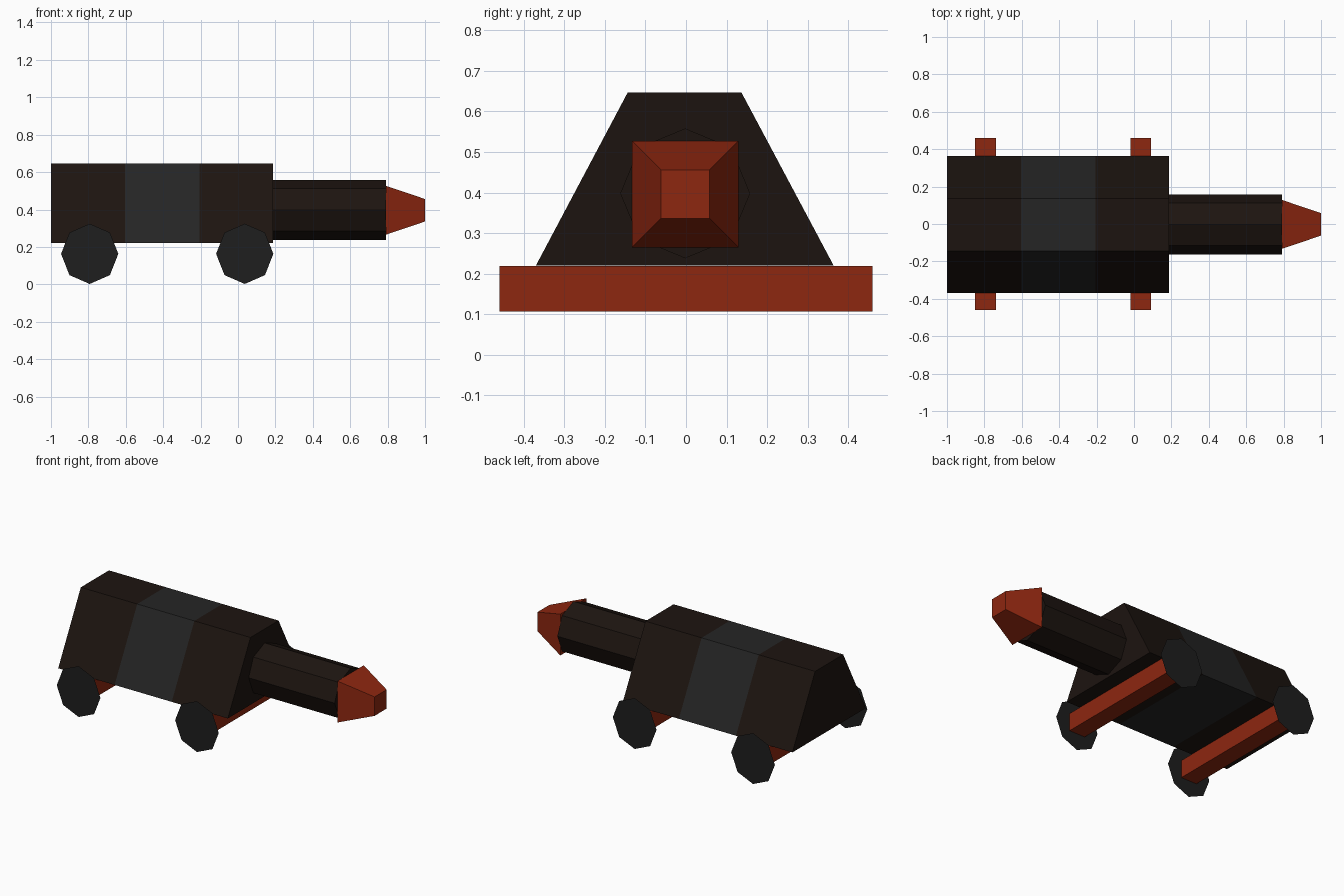
import bpy, bmesh
from math import pi, sin, cos

if "Cube" in bpy.data.objects:
    bpy.data.objects.remove(bpy.data.objects["Cube"])


def material(name, rgb):
    m = bpy.data.materials.new(name)
    m.diffuse_color = (*rgb, 1)
    m.use_nodes = True
    m.node_tree.nodes["Principled BSDF"].inputs["Base Color"].default_value = m.diffuse_color
    return m


BROWN = material("dark_brown", (0.012, 0.007, 0.005))
GREY = material("dark_grey", (0.018, 0.018, 0.018))
WHEEL = material("wheel_grey", (0.013, 0.013, 0.013))
RED = material("rust_red", (0.27, 0.02, 0.005))


def finish(name, bm, mats):
    bmesh.ops.recalc_face_normals(bm, faces=bm.faces)
    me = bpy.data.meshes.new(name)
    bm.to_mesh(me)
    bm.free()
    for m in mats:
        me.materials.append(m)
    ob = bpy.data.objects.new(name, me)
    bpy.context.collection.objects.link(ob)
    return ob


def loft(name, sections, mats, bands=None):
    """Closed skin through (x, [(y, z), ...]) sections; bands = material per segment."""
    bm = bmesh.new()
    rings = [[bm.verts.new((x, y, z)) for y, z in pts] for x, pts in sections]
    n = len(rings[0])
    bands = bands or [0] * (len(rings) - 1)
    for a, b, mi in zip(rings, rings[1:], bands):
        for i in range(n):
            j = (i + 1) % n
            bm.faces.new((a[i], a[j], b[j], b[i])).material_index = mi
    bm.faces.new(rings[0])
    bm.faces.new(rings[-1])
    return finish(name, bm, mats)


def ngon(n, r, cy, cz):
    return [(cy + r * sin(2 * pi * i / n), cz + r * cos(2 * pi * i / n)) for i in range(n)]


def square(h, cy, cz):
    return [(cy - h, cz - h), (cy + h, cz - h), (cy + h, cz + h), (cy - h, cz + h)]


# Body: trapezoid prism with a grey middle band
trapezoid = [(-0.37, 0.22), (0.364, 0.22), (0.137, 0.646), (-0.144, 0.646)]
loft("body", [(x, trapezoid) for x in (-1.0, -0.605, -0.205, 0.188)],
     [BROWN, GREY], [0, 1, 0])

# Octagonal barrel and tapered square nose
barrel = ngon(8, 0.16, -0.002, 0.398)
loft("barrel", [(0.188, barrel), (0.79, barrel)], [BROWN])
loft("nose", [(0.79, square(0.131, -0.002, 0.396)),
              (1.0, square(0.06, -0.002, 0.396))], [RED])

# Axles with flat octagonal wheels
AXLE_Z, HALF = 0.163, 0.056
for end, cx in (("rear", -0.793), ("front", 0.036)):
    bm = bmesh.new()
    bmesh.ops.create_cube(bm, size=1)
    for v in bm.verts:
        v.co = (cx + v.co.x * 2 * HALF, v.co.y * 0.92, AXLE_Z + v.co.z * 2 * HALF)
    finish(end + "_axle", bm, [RED])
    for side, y in (("right", -0.462), ("left", 0.462)):
        bm = bmesh.new()
        ring = ngon(8, 1, 0, 0)
        bm.faces.new([bm.verts.new((cx + 0.153 * u, y, AXLE_Z + 0.161 * w)) for u, w in ring])
        if (bm.faces[:] and y > 0):
            bmesh.ops.reverse_faces(bm, faces=bm.faces[:])
        me_name = f"{end}_{side}_wheel"
        me = bpy.data.meshes.new(me_name)
        bm.normal_update()
        for f in bm.faces:
            if f.normal.y * y < 0:
                f.normal_flip()
        bm.to_mesh(me)
        bm.free()
        me.materials.append(WHEEL)
        bpy.context.collection.objects.link(bpy.data.objects.new(me_name, me))
